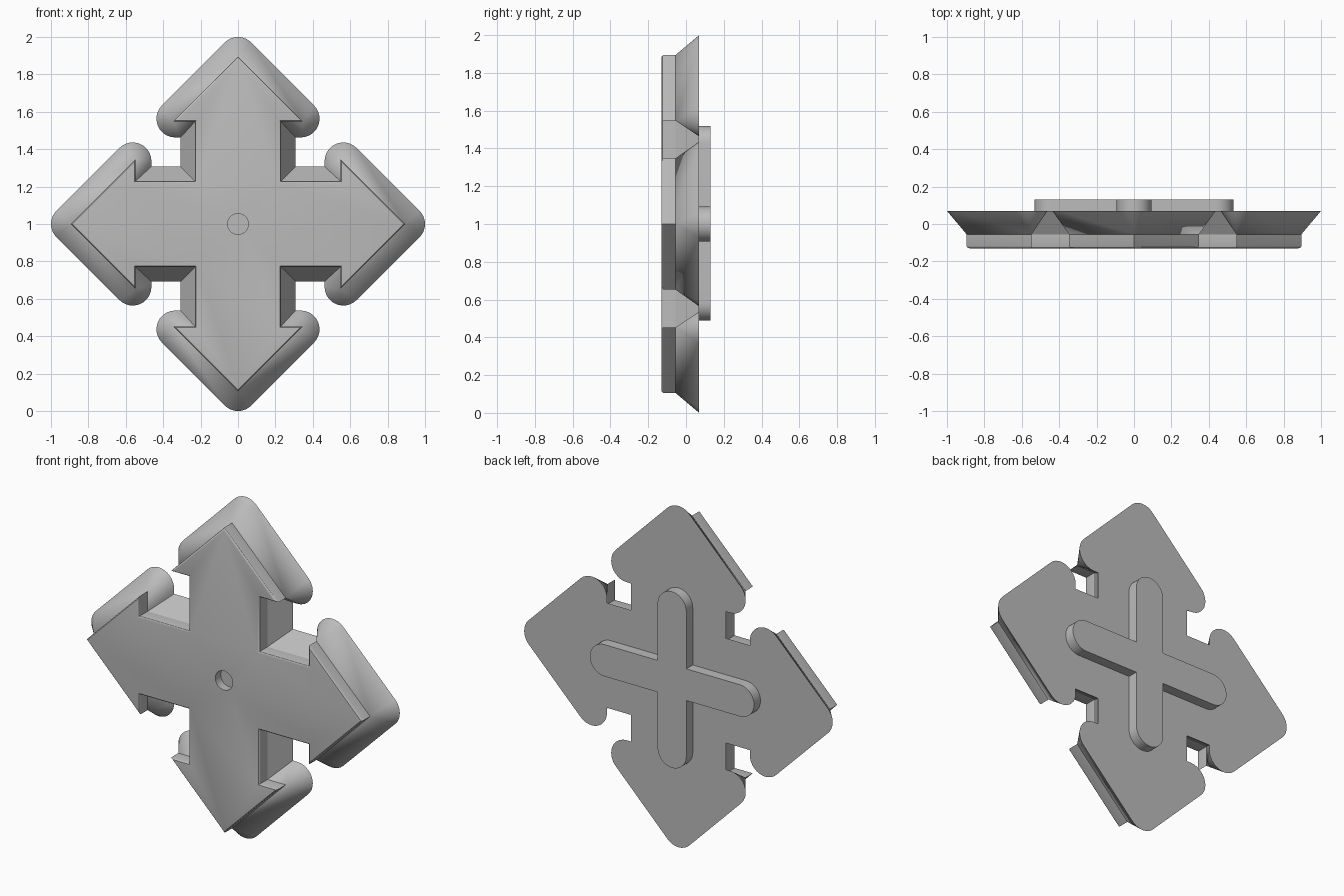
import bpy, bmesh, math

cube = bpy.data.objects.get("Cube")
if cube:
    bpy.data.objects.remove(cube, do_unlink=True)

grey = bpy.data.materials.new("plain grey")
grey.use_nodes = True
grey.diffuse_color = (0.5, 0.5, 0.5, 1)
grey.node_tree.nodes["Principled BSDF"].inputs["Base Color"].default_value = (0.5, 0.5, 0.5, 1)

FRONT, SHOULDER, BACK, CROSS_BACK = -0.13, -0.055, 0.07, 0.13


def arc(cx, cz, radius, start, end, steps):
    angles = [math.radians(start + (end - start) * i / steps) for i in range(steps + 1)]
    return [(cx + radius * math.cos(a), cz + radius * math.sin(a)) for a in angles]


def turn(points, quarter):
    for _ in range(quarter):
        points = [(-z, x) for x, z in points]
    return points


def arrow_outline(shaft, neck, barb, tip, radius):
    """Four arrow heads; a zero radius keeps the corners sharp with matching point count."""
    bx, bz = barb
    arm = [(shaft, shaft), (shaft, neck)]
    arm += arc(bx, bz, radius, -90, 45, 12)
    arm += arc(0, tip, radius, 45, 135, 8)
    arm += arc(-bx, bz, radius, 135, 270, 12)
    arm += [(-shaft, neck)]
    return [p for q in range(4) for p in turn(arm, q)]


def loft(name, rings, bevel=0):
    """Skin matching outlines given as (y, points), close both ends, soften the front rim."""
    bm = bmesh.new()
    loops = [[bm.verts.new((x, y, z + 1)) for x, z in pts] for y, pts in rings]
    for a, b in zip(loops, loops[1:]):
        for i in range(len(a)):
            j = (i + 1) % len(a)
            bm.faces.new((a[i], a[j], b[j], b[i]))
    bmesh.ops.remove_doubles(bm, verts=bm.verts[:], dist=0.0001)
    bmesh.ops.holes_fill(bm, edges=[e for e in bm.edges if e.is_boundary], sides=0)
    bmesh.ops.recalc_face_normals(bm, faces=bm.faces[:])
    if bevel:
        rim = [e for e in bm.edges if all(abs(v.co.y - rings[0][0]) < 0.0001 for v in e.verts)]
        bmesh.ops.bevel(bm, geom=rim, offset=bevel, segments=3, profile=0.5, affect='EDGES')
    mesh = bpy.data.meshes.new(name)
    bm.to_mesh(mesh)
    bm.free()
    mesh.materials.append(grey)
    obj = bpy.data.objects.new(name, mesh)
    bpy.context.collection.objects.link(obj)
    return obj


def activate(obj):
    bpy.ops.object.select_all(action='DESELECT')
    obj.select_set(True)
    bpy.context.view_layer.objects.active = obj


# Four-way arrow plate with a flared skirt behind it
plate_outline = arrow_outline(0.23, 0.547, (0.348, 0.547), 0.895, 0)
skirt_outline = arrow_outline(0.307, 0.463, (0.336, 0.563), 0.9, 0.1)
plate = loft("arrow_plate",
             [(FRONT, plate_outline), (SHOULDER, plate_outline), (BACK, skirt_outline)], 0.012)

# Blind round hole in the middle of the front
hole_outline = arc(0, 0, 0.056, 0, 360, 40)[:-1]
cutter = loft("hole_cutter", [(FRONT - 0.05, hole_outline), (FRONT + 0.05, hole_outline)])
cutter.hide_render = True
activate(plate)
cut = plate.modifiers.new("hole", 'BOOLEAN')
cut.operation = 'DIFFERENCE'
cut.solver = 'EXACT'
cut.object = cutter
bpy.ops.object.modifier_apply(modifier=cut.name)
bpy.data.objects.remove(cutter, do_unlink=True)

# Round-ended cross rib on the back
half = 0.093
cross_outline = []
for q, reach in enumerate((0.52, 0.532, 0.512, 0.532)):
    arm = [(half, half)] + arc(0, reach - half, half, 0, 180, 20)
    cross_outline += turn(arm, q)
cross = loft("back_cross_rib", [(BACK - 0.01, cross_outline), (CROSS_BACK, cross_outline)])

for obj in (plate, cross):
    activate(obj)
    bpy.ops.object.shade_smooth_by_angle(angle=math.radians(30))
